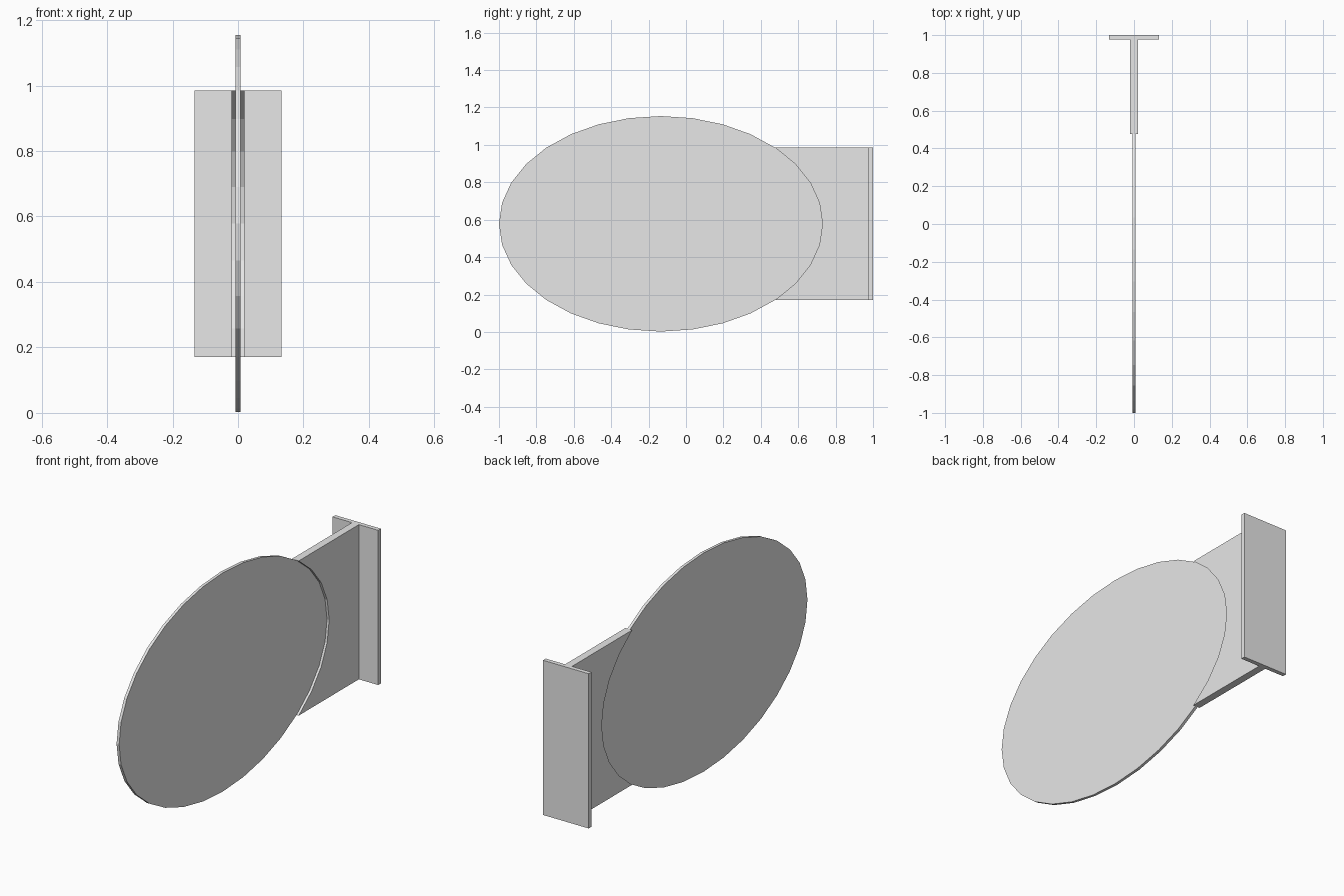
import bpy
import bmesh
import math

if "Cube" in bpy.data.objects:
    bpy.data.objects.remove(bpy.data.objects["Cube"], do_unlink=True)

# One plain grey for the whole model
grey = bpy.data.materials.new("plain grey")
grey.use_nodes = True
grey.diffuse_color = (0.8, 0.8, 0.8, 1)
grey.node_tree.nodes["Principled BSDF"].inputs["Base Color"].default_value = (0.8, 0.8, 0.8, 1)

# Shared ellipse of the disc, in the YZ plane
CY, CZ, RY, RZ, SIDES = -0.135, 0.578, 0.865, 0.576, 32
BACK = 0.977            # front face of the mounting plate


def ellipse_point(i):
    a = 2 * math.pi * i / SIDES
    return CY + RY * math.cos(a), CZ + RZ * math.sin(a)


def slab(name, outline, half_width):
    """Extrude a YZ outline symmetrically along x."""
    bm = bmesh.new()
    face = bm.faces.new([bm.verts.new((-half_width, y, z)) for y, z in outline])
    ext = bmesh.ops.extrude_face_region(bm, geom=[face])
    moved = [v for v in ext["geom"] if isinstance(v, bmesh.types.BMVert)]
    bmesh.ops.translate(bm, verts=moved, vec=(2 * half_width, 0, 0))
    bmesh.ops.recalc_face_normals(bm, faces=bm.faces)
    mesh = bpy.data.meshes.new(name)
    bm.to_mesh(mesh)
    bm.free()
    mesh.materials.append(grey)
    obj = bpy.data.objects.new(name, mesh)
    bpy.context.collection.objects.link(obj)
    return obj


# Thin oval disc
slab("oval_disc", [ellipse_point(i) for i in range(SIDES)], 0.0075)

# Thicker bracket web, its front edge hollowed to follow the disc rim
arc = [ellipse_point(i) for i in range(-SIDES // 8, SIDES // 8 + 1)]
low, high = arc[0][1], arc[-1][1]
slab("bracket_web", arc + [(BACK, high), (BACK, low)], 0.02)

# Flat mounting plate across the back
slab("mounting_plate", [(BACK, low), (1, low), (1, high), (BACK, high)], 0.133)
